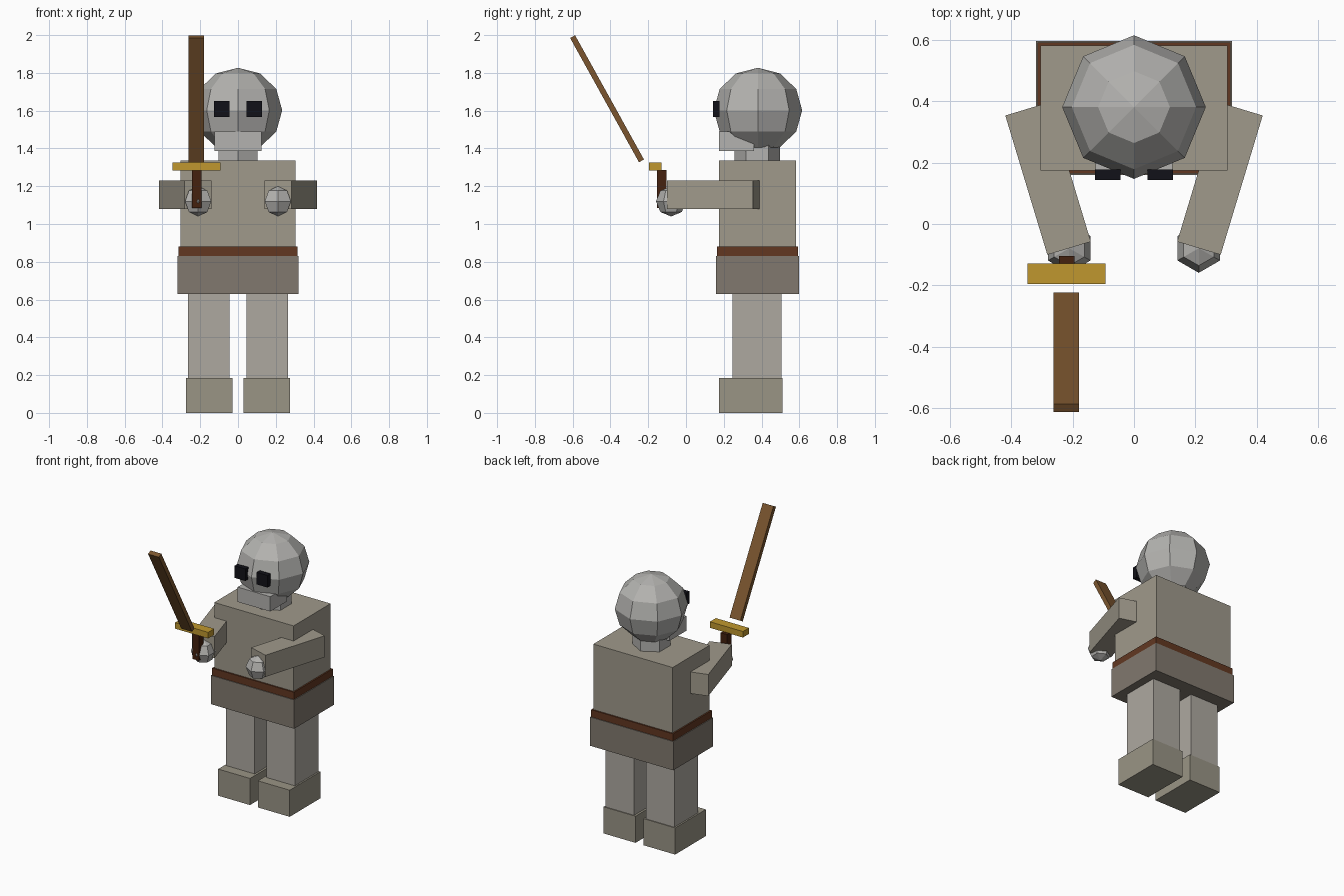
import bpy, bmesh
from math import pi, sin, cos, radians
from mathutils import Vector, Matrix

if "Cube" in bpy.data.objects:
    bpy.data.objects.remove(bpy.data.objects["Cube"])


def material(name, r, g, b):
    m = bpy.data.materials.new(name)
    m.diffuse_color = [(c / 255) ** 2.2 for c in (r, g, b)] + [1]
    m.use_nodes = True
    m.node_tree.nodes["Principled BSDF"].inputs["Base Color"].default_value = m.diffuse_color
    return m


CLOTH = material("cloth", 158, 152, 138)
TROUSER = material("trouser", 172, 167, 159)
SKIRT = material("skirt", 128, 120, 110)
BOOT = material("boot", 152, 147, 132)
LEATHER = material("leather", 98, 58, 38)
SKIN = material("skin", 178, 177, 174)
BLACK = material("black", 24, 24, 30)
GOLD = material("gold", 190, 150, 50)
WOOD = material("wood", 122, 86, 50)
GRIP = material("grip", 70, 38, 22)


def finish(name, bm, mat, loc, rot=(0, 0, 0)):
    bmesh.ops.recalc_face_normals(bm, faces=bm.faces)
    me = bpy.data.meshes.new(name)
    bm.to_mesh(me)
    bm.free()
    me.materials.append(mat)
    ob = bpy.data.objects.new(name, me)
    ob.location, ob.rotation_euler = loc, rot
    bpy.context.collection.objects.link(ob)
    return ob


def box(name, mat, x, y, z, rot=(0, 0, 0)):
    """Box from (min, max) ranges, turned about its own centre."""
    ranges = (x, y, z)
    bm = bmesh.new()
    bmesh.ops.create_cube(bm, size=1)
    bmesh.ops.scale(bm, verts=bm.verts, vec=[b - a for a, b in ranges])
    return finish(name, bm, mat, [(a + b) / 2 for a, b in ranges], rot)


def lathe(name, mat, profile, sides, loc):
    """Spin a (radius, z) profile about z, with a corner facing +y."""
    bm = bmesh.new()
    vs = [bm.verts.new((0, r, z)) for r, z in profile]
    edges = [bm.edges.new(p) for p in zip(vs, vs[1:])]
    bmesh.ops.spin(bm, geom=vs + edges, cent=(0, 0, 0), axis=(0, 0, 1),
                   angle=2 * pi, steps=sides)
    bmesh.ops.remove_doubles(bm, verts=bm.verts, dist=1e-4)
    return finish(name, bm, mat, loc)


def ball(name, mat, r, rz, sides, rings, loc):
    prof = [(r * sin(pi * i / rings), rz * cos(pi * i / rings)) for i in range(rings + 1)]
    return lathe(name, mat, prof, sides, loc)


# Body
box("torso", CLOTH, (-0.305, 0.305), (0.175, 0.582), (0.85, 1.335))
box("belt", LEATHER, (-0.315, 0.315), (0.165, 0.592), (0.83, 0.88))
box("skirt", SKIRT, (-0.32, 0.32), (0.16, 0.597), (0.63, 0.83))

# Head
lathe("neck", SKIN, [(0, -0.06), (0.12, -0.06), (0.12, 0.06), (0, 0.06)], 6, (0, 0.378, 1.385))
ball("head", SKIN, 0.234, 0.225, 8, 6, (0, 0.381, 1.602))
box("jaw", SKIN, (-0.125, 0.125), (0.175, 0.36), (1.387, 1.49))

# Paired parts
for s, side in ((-1, "right"), (1, "left")):
    def span(a, b):
        return tuple(sorted((s * a, s * b)))
    box(side + "_eye", BLACK, span(0.044, 0.127), (0.143, 0.177), (1.566, 1.65))
    box(side + "_leg", TROUSER, span(0.045, 0.264), (0.247, 0.506), (0.185, 0.63))
    box(side + "_boot", BOOT, span(0.03, 0.275), (0.175, 0.512), (0, 0.185))
    box(side + "_arm", CLOTH, span(0.206, 0.354), (-0.089, 0.385), (1.08, 1.23),
        (0, 0, radians(-16.8 * s)))
    ball(side + "_hand", SKIN, 0.08, 0.08, 6, 4, (s * 0.211, -0.079, 1.12))

# Sword
box("sword_grip", GRIP, (-0.244, -0.194), (-0.154, -0.104), (1.085, 1.285))
box("sword_guard", GOLD, (-0.347, -0.093), (-0.195, -0.129), (1.283, 1.325))
box("sword_blade", WOOD, (-0.262, -0.179), (-0.433, -0.403), (1.287, 2.039),
    (radians(29), 0, 0))
